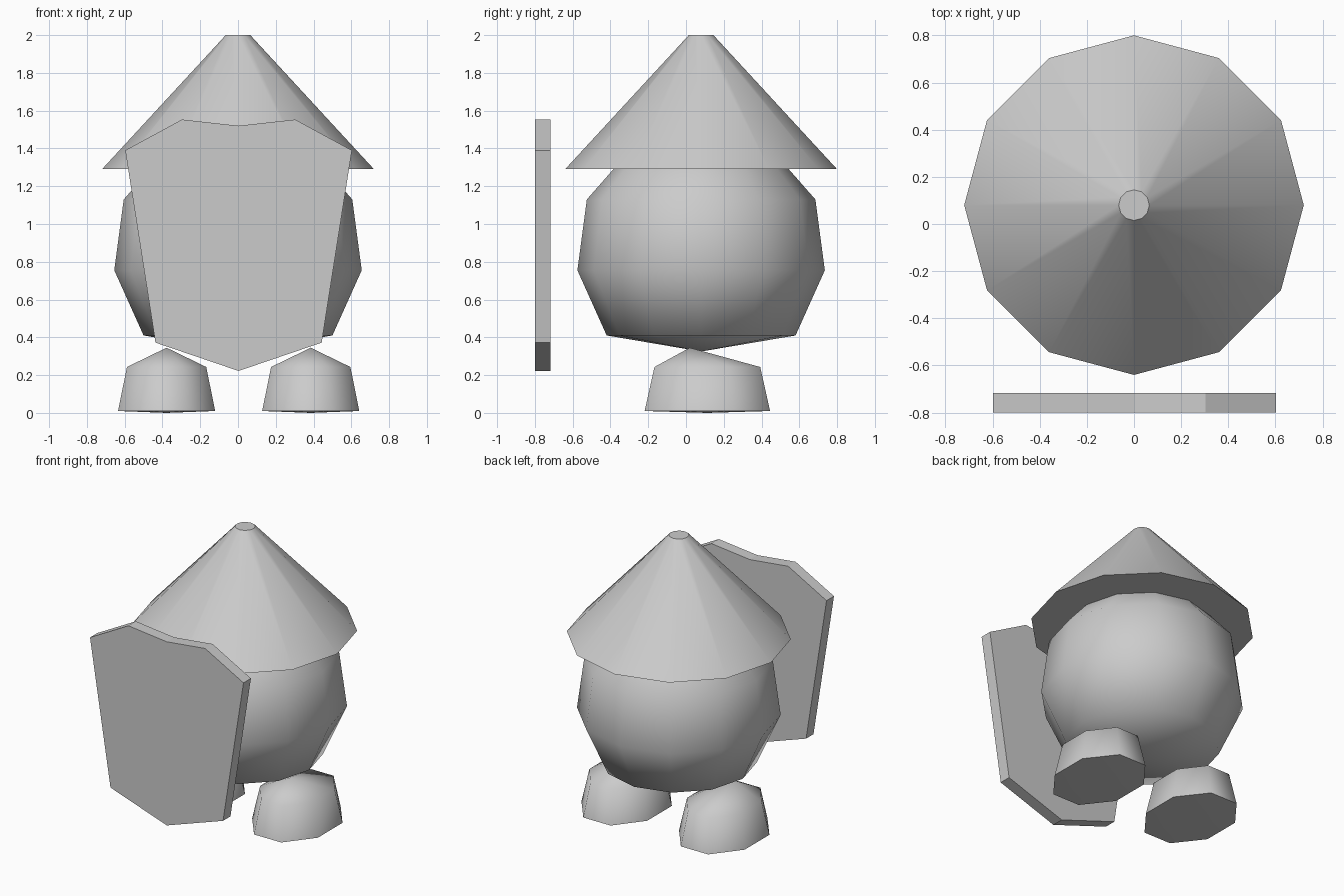
import bpy, bmesh
from math import sin, cos, pi, radians

if "Cube" in bpy.data.objects:
    bpy.data.objects.remove(bpy.data.objects["Cube"])


def finish(name, bm):
    bmesh.ops.recalc_face_normals(bm, faces=bm.faces)
    me = bpy.data.meshes.new(name)
    bm.to_mesh(me)
    bm.free()
    ob = bpy.data.objects.new(name, me)
    bpy.context.collection.objects.link(ob)
    return ob


def smooth(ob, angle):
    bpy.ops.object.select_all(action='DESELECT')
    ob.select_set(True)
    bpy.context.view_layer.objects.active = ob
    bpy.ops.object.shade_smooth_by_angle(angle=radians(angle))


def stacked(name, centre, rings, bottom, top, sides, turn=0.0):
    """Rounded form: elliptical rings (z, rx, ry) closed by a point at each end."""
    bm = bmesh.new()
    cx, cy = centre
    loops = []
    for z, rx, ry in rings:
        loops.append([bm.verts.new((cx + rx * cos(2 * pi * i / sides + turn),
                                    cy + ry * sin(2 * pi * i / sides + turn), z))
                      for i in range(sides)])
    lo, hi = bm.verts.new(bottom), bm.verts.new(top)
    for i in range(sides):
        j = (i + 1) % sides
        bm.faces.new((lo, loops[0][j], loops[0][i]))
        bm.faces.new((hi, loops[-1][i], loops[-1][j]))
        for a, b in zip(loops, loops[1:]):
            bm.faces.new((a[i], a[j], b[j], b[i]))
    return finish(name, bm)


# Round body
body_rings = [(z, r, r) for z, r in
              ((0.41, 0.50), (0.755, 0.655), (1.13, 0.605), (1.42, 0.35))]
body = stacked("body", (0, 0.08), body_rings, (0, 0.08, 0.325), (0, 0.08, 1.52), 12)
smooth(body, 80)

# Feet: flat-sided eight-sided lumps, peak towards the front
k = 1 / cos(pi / 8)
foot_rings = [(0.01, 0.257 * k, 0.332 * k), (0.243, 0.21 * k, 0.28 * k)]
for side, x in (("left", -0.378), ("right", 0.385)):
    foot = stacked("foot_" + side, (x, 0.113), foot_rings,
                   (x, 0.113, 0.0), (x, 0.02, 0.345), 8, pi / 8)
    smooth(foot, 80)

# Conical hat with a small flat tip
bpy.ops.mesh.primitive_cone_add(vertices=12, radius1=0.72, radius2=0.065,
                                depth=0.71, location=(0, 0.08, 1.645))
hat = bpy.context.object
hat.name = "hat"
smooth(hat, 35)

# Shield plate: half outline mirrored, then extruded backwards
half = [(0, 1.52), (0.30, 1.553), (0.60, 1.39), (0.44, 0.372), (0, 0.222)]
outline = half + [(-x, z) for x, z in reversed(half[1:-1])]
bm = bmesh.new()
face = bm.faces.new([bm.verts.new((x + 0.003, -0.80, z)) for x, z in outline])
ext = bmesh.ops.extrude_face_region(bm, geom=[face])
bmesh.ops.translate(bm, vec=(0, 0.083, 0),
                    verts=[v for v in ext["geom"] if isinstance(v, bmesh.types.BMVert)])
# keep the front closed if the extrusion consumed it
bmesh.ops.holes_fill(bm, edges=[e for e in bm.edges if e.is_boundary], sides=0)
finish("shield", bm)
